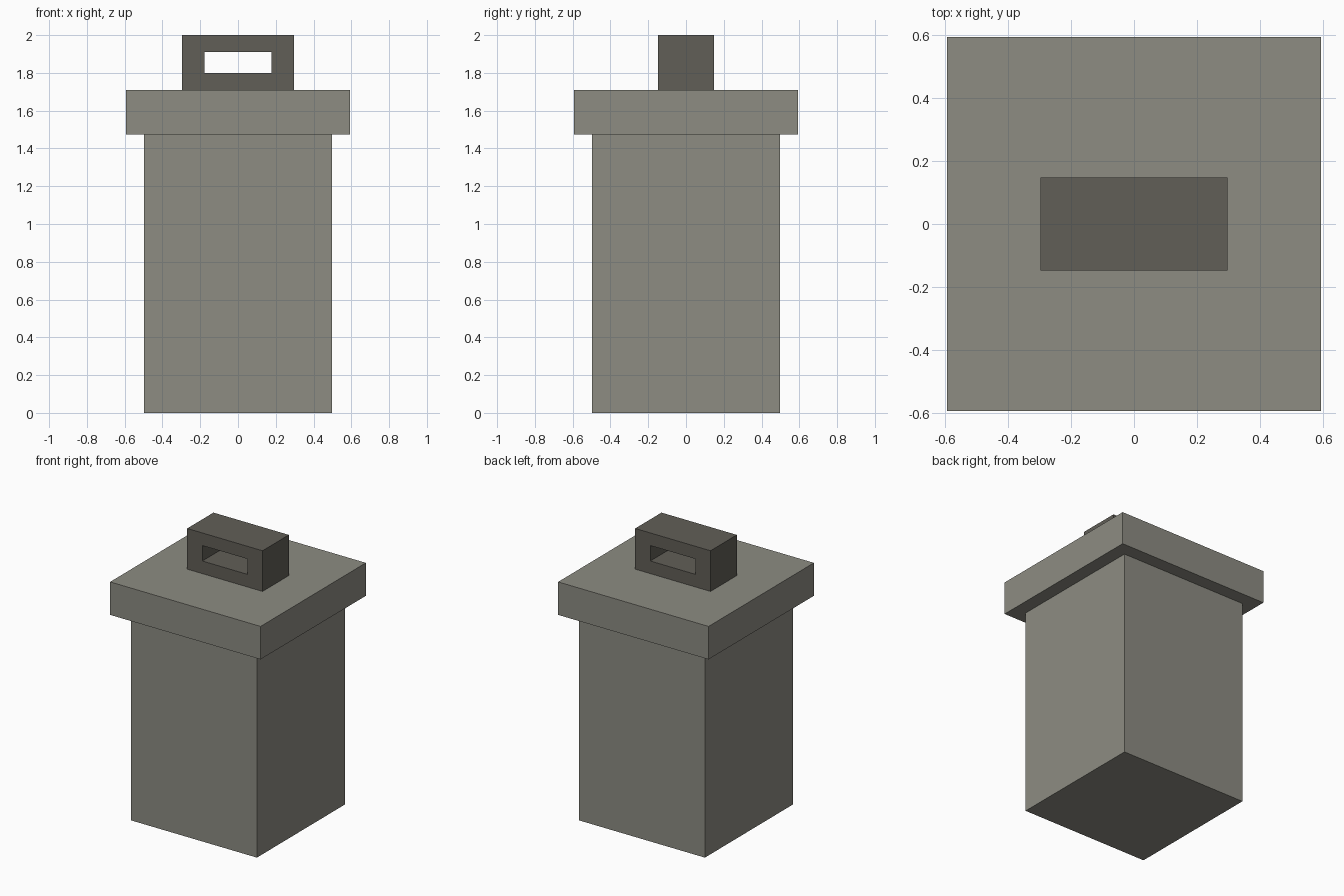
import bpy
import bmesh

if "Cube" in bpy.data.objects:
    bpy.data.objects.remove(bpy.data.objects["Cube"])


def material(name, rgb):
    m = bpy.data.materials.new(name)
    m.diffuse_color = (*rgb, 1.0)
    m.use_nodes = True
    m.node_tree.nodes["Principled BSDF"].inputs["Base Color"].default_value = m.diffuse_color
    return m


stone = material("warm_grey", (0.266, 0.262, 0.225))
dark = material("dark_grey", (0.120, 0.113, 0.095))


def add_object(name, bm, mat):
    bmesh.ops.recalc_face_normals(bm, faces=bm.faces)
    mesh = bpy.data.meshes.new(name)
    bm.to_mesh(mesh)
    bm.free()
    mesh.materials.append(mat)
    obj = bpy.data.objects.new(name, mesh)
    bpy.context.collection.objects.link(obj)
    return obj


def box(name, half, z0, z1, mat):
    bm = bmesh.new()
    bmesh.ops.create_cube(bm, size=1)
    for v in bm.verts:
        v.co.x *= 2 * half
        v.co.y *= 2 * half
        v.co.z = z1 if v.co.z > 0 else z0
    return add_object(name, bm, mat)


def frame(name, outer, inner, half_depth, mat):
    """Rectangular frame; outer and inner are (half width, bottom, top)."""
    bm = bmesh.new()

    def ring(half, z0, z1, y):
        corners = ((-half, z0), (half, z0), (half, z1), (-half, z1))
        return [bm.verts.new((x, y, z)) for x, z in corners]

    # Loops in order: outer front, inner front, inner back, outer back
    loops = [ring(*outer, -half_depth), ring(*inner, -half_depth),
             ring(*inner, half_depth), ring(*outer, half_depth)]
    for i in range(4):
        a, b = loops[i], loops[(i + 1) % 4]
        for j in range(4):
            k = (j + 1) % 4
            bm.faces.new((a[j], a[k], b[k], b[j]))
    return add_object(name, bm, mat)


# Square container and its overhanging lid
box("body", 0.497, 0.0, 1.475, stone)
box("lid", 0.593, 1.475, 1.71, stone)

# Block handle with a slot running front to back
frame("handle", (0.297, 1.71, 2.0), (0.178, 1.80, 1.91), 0.148, dark)
